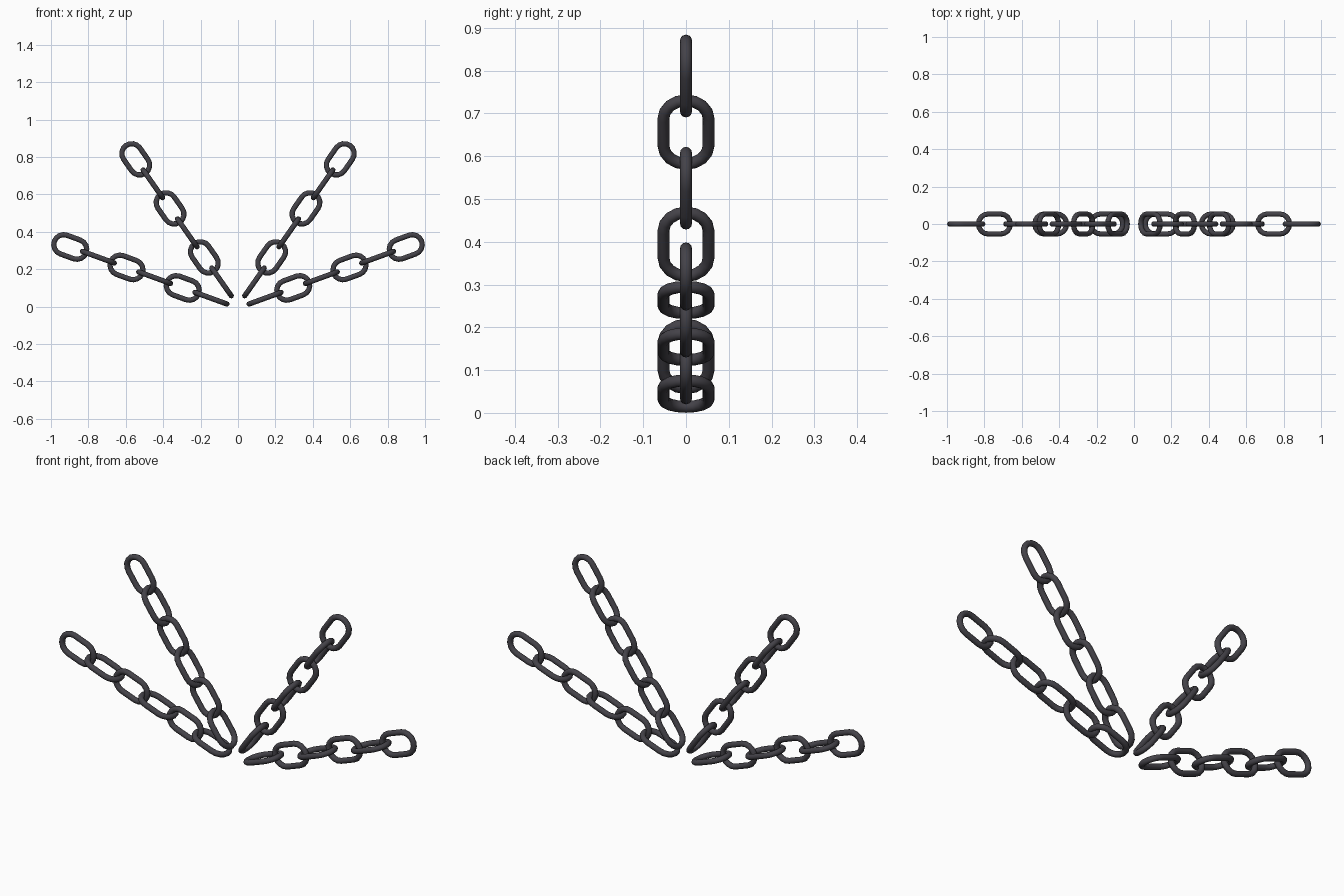
import bpy, bmesh, math
from mathutils import Matrix, Vector

PITCH = 0.16        # spacing between neighbouring links
LINKS = 6
WIRE = 0.014        # wire radius
BEND = 0.053        # radius of the rounded ends, at the wire centre
STRAIGHT = 0.0375   # half length of the straight sides
ARC, SIDES = 8, 12  # segments per rounded end, sides of the wire

cube = bpy.data.objects.get("Cube")
if cube:
    bpy.data.objects.remove(cube)

iron = bpy.data.materials.new("dark iron")
iron.use_nodes = True
color = (0.058, 0.055, 0.066, 1)
iron.diffuse_color = color
iron.node_tree.nodes["Principled BSDF"].inputs["Base Color"].default_value = color


def make_link_mesh():
    """Round wire swept along a stadium lying in the local XY plane."""
    bm = bmesh.new()
    rings = []
    for end in (1, -1):
        for i in range(ARC + 1):
            a = math.pi * (i / ARC - end / 2)
            out = Vector((math.cos(a), math.sin(a), 0))
            centre = out * BEND + Vector((end * STRAIGHT, 0, 0))
            ring = []
            for j in range(SIDES):
                t = math.tau * j / SIDES
                offset = out * math.cos(t) + Vector((0, 0, math.sin(t)))
                ring.append(bm.verts.new(centre + offset * WIRE))
            rings.append(ring)
    for k, ring in enumerate(rings):
        following = rings[(k + 1) % len(rings)]
        for j in range(SIDES):
            n = (j + 1) % SIDES
            bm.faces.new((ring[j], following[j], following[n], ring[n]))
    bmesh.ops.recalc_face_normals(bm, faces=bm.faces)
    for face in bm.faces:
        face.smooth = True
    mesh = bpy.data.meshes.new("chain_link")
    bm.to_mesh(mesh)
    bm.free()
    mesh.materials.append(iron)
    return mesh


link_mesh = make_link_mesh()


def make_chain(name, start_x, start_z, degrees, side):
    """Straight chain whose links alternate by a quarter turn."""
    angle = math.radians(degrees)
    for i in range(LINKS):
        x = start_x + i * PITCH * math.cos(angle)
        z = start_z + i * PITCH * math.sin(angle)
        tilt = angle if side > 0 else math.pi - angle
        roll = math.radians(90) * (i % 2)
        link = bpy.data.objects.new(f"{name}_link_{i + 1}", link_mesh)
        link.matrix_world = (Matrix.Translation((side * x, 0, z))
                             @ Matrix.Rotation(-tilt, 4, "Y")
                             @ Matrix.Rotation(roll, 4, "X"))
        bpy.context.collection.objects.link(link)


# Two mirrored pairs of chains fanning out from the middle
for label, side in (("left", 1), ("right", -1)):
    make_chain(f"{label}_low_chain", 0.145, 0.045, 20, side)
    make_chain(f"{label}_steep_chain", 0.088, 0.132, 55, side)
